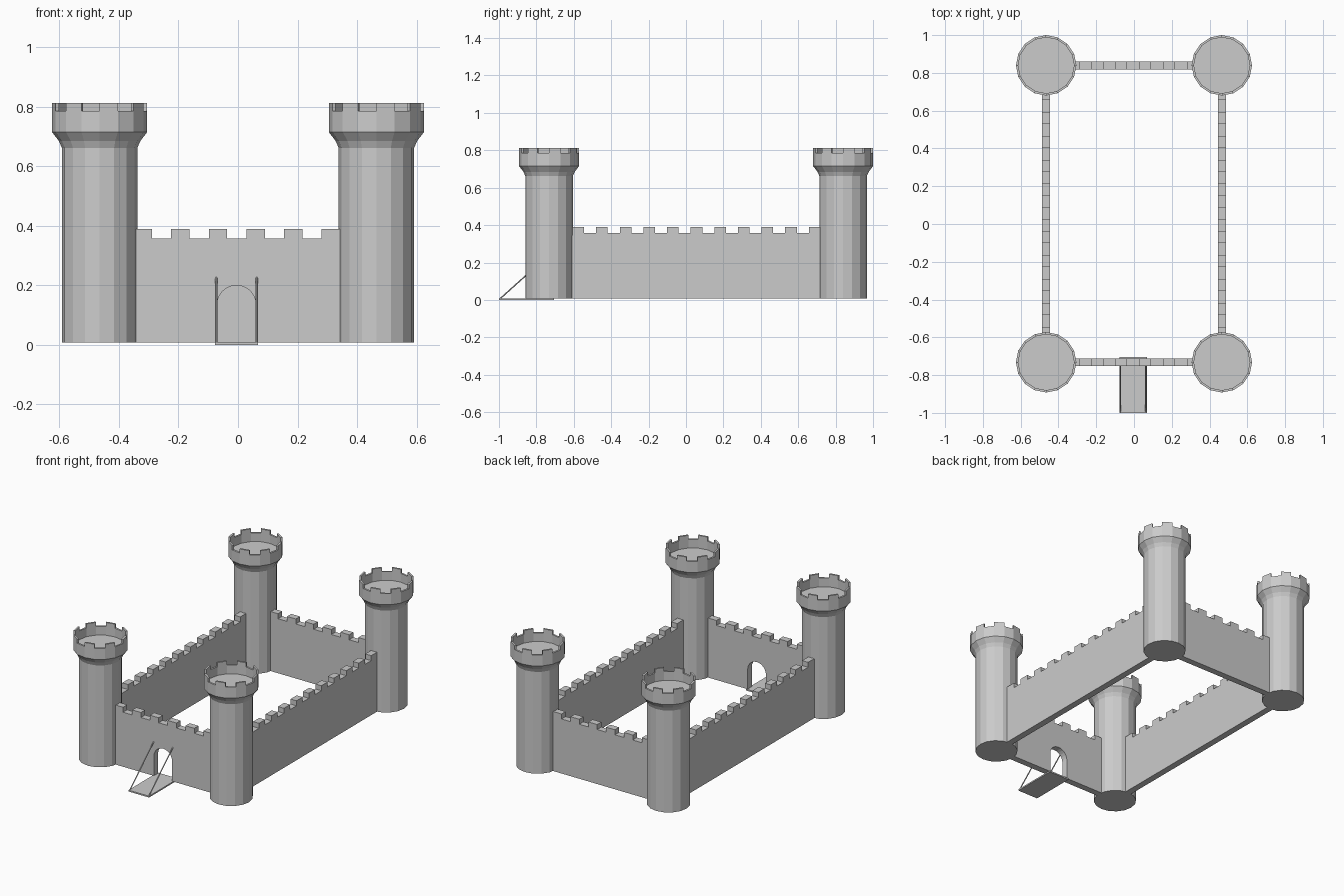
import bpy, bmesh
from math import sin, cos, pi
from mathutils import Vector

if "Cube" in bpy.data.objects:
    bpy.data.objects.remove(bpy.data.objects["Cube"])

TX, YF, YB = 0.465, -0.732, 0.84   # tower centre positions
BASE, CRENEL, TOP = 0.008, 0.358, 0.39
SIDES = 16


def finish(name, bm):
    bmesh.ops.recalc_face_normals(bm, faces=bm.faces)
    mesh = bpy.data.meshes.new(name)
    bm.to_mesh(mesh)
    bm.free()
    obj = bpy.data.objects.new(name, mesh)
    bpy.context.collection.objects.link(obj)
    return obj


# Tower: lathed profile with a recessed floor, alternate rim faces raised as merlons
def tower(name, x, y):
    profile = [(0.127, BASE), (0.127, 0.662), (0.137, 0.685), (0.16, 0.715),
               (0.16, 0.786), (0.148, 0.786), (0.148, 0.73)]
    bm = bmesh.new()
    rings = [[bm.verts.new((x + r * cos(2 * pi * i / SIDES), y + r * sin(2 * pi * i / SIDES), z))
              for i in range(SIDES)] for r, z in profile]
    rim = []
    for k in range(len(rings) - 1):
        for i in range(SIDES):
            j = (i + 1) % SIDES
            f = bm.faces.new((rings[k][i], rings[k][j], rings[k + 1][j], rings[k + 1][i]))
            if k == 4 and i % 2 == 0:
                rim.append(f)
    bm.faces.new(rings[0][::-1])
    bm.faces.new(rings[-1])
    bmesh.ops.recalc_face_normals(bm, faces=bm.faces)
    for f in bmesh.ops.extrude_discrete_faces(bm, faces=rim)["faces"]:
        bmesh.ops.translate(bm, verts=f.verts, vec=(0, 0, 0.026))
    return finish(name, bm)


# Wall: crenellated outline (u along the wall), optional arched gate, given thickness
def wall(name, u0, u1, first, count, place, gate=None):
    pts = [(u0, BASE)]
    if gate:
        c, r, spring = gate
        pts.append((c - r, BASE))
        pts += [(c - r * cos(pi * i / 12), spring + r * sin(pi * i / 12)) for i in range(13)]
        pts.append((c + r, BASE))
    pts.append((u1, BASE))
    for k in reversed(range(count)):
        m = first + 0.1264 * k
        a, b = max(m - 0.031, u0), min(m + 0.031, u1)
        if k < count - 1:
            pts.append((b, CRENEL))
        pts += [(b, TOP), (a, TOP)]
        if k > 0:
            pts.append((a, CRENEL))
    bm = bmesh.new()
    face = bm.faces.new([bm.verts.new(place(u, -0.021, z)) for u, z in pts])
    new = bmesh.ops.extrude_face_region(bm, geom=[face])["geom"]
    shift = Vector(place(0, 0.021, 0)) - Vector(place(0, -0.021, 0))
    bmesh.ops.translate(bm, verts=[v for v in new if isinstance(v, bmesh.types.BMVert)], vec=shift)
    return finish(name, bm)


for side, sx in (("left", -1), ("right", 1)):
    tower("front_tower_" + side, sx * TX, YF)
    tower("back_tower_" + side, sx * TX, YB)
    wall("side_wall_" + side, YF + 0.115, YB - 0.115, -0.576, 11,
         lambda u, t, z, s=sx: (s * TX + t, u, z))

GX = -0.005
wall("front_wall", -0.35, 0.35, -0.32, 6, lambda u, t, z: (u, YF + t, z), (GX, 0.065, 0.135))
wall("back_wall", -0.35, 0.35, -0.32, 6, lambda u, t, z: (u, YB + t, z))

# Drawbridge plank
bm = bmesh.new()
bmesh.ops.create_cube(bm, size=1)
bmesh.ops.scale(bm, vec=(0.146, 0.295, 0.009), verts=bm.verts)
bmesh.ops.translate(bm, vec=(GX, -0.8525, 0.0045), verts=bm.verts)
finish("drawbridge", bm)

# Chains holding the drawbridge
for side, sx in (("left", -1), ("right", 1)):
    a = Vector((GX + sx * 0.068, -0.996, 0.005))
    b = Vector((GX + sx * 0.068, -0.748, 0.228))
    bm = bmesh.new()
    bmesh.ops.create_cone(bm, cap_ends=True, segments=8, radius1=0.0035, radius2=0.0035,
                          depth=(b - a).length)
    bm.transform((b - a).to_track_quat('Z', 'Y').to_matrix().to_4x4())
    bmesh.ops.translate(bm, vec=(a + b) / 2, verts=bm.verts)
    finish("bridge_chain_" + side, bm)
